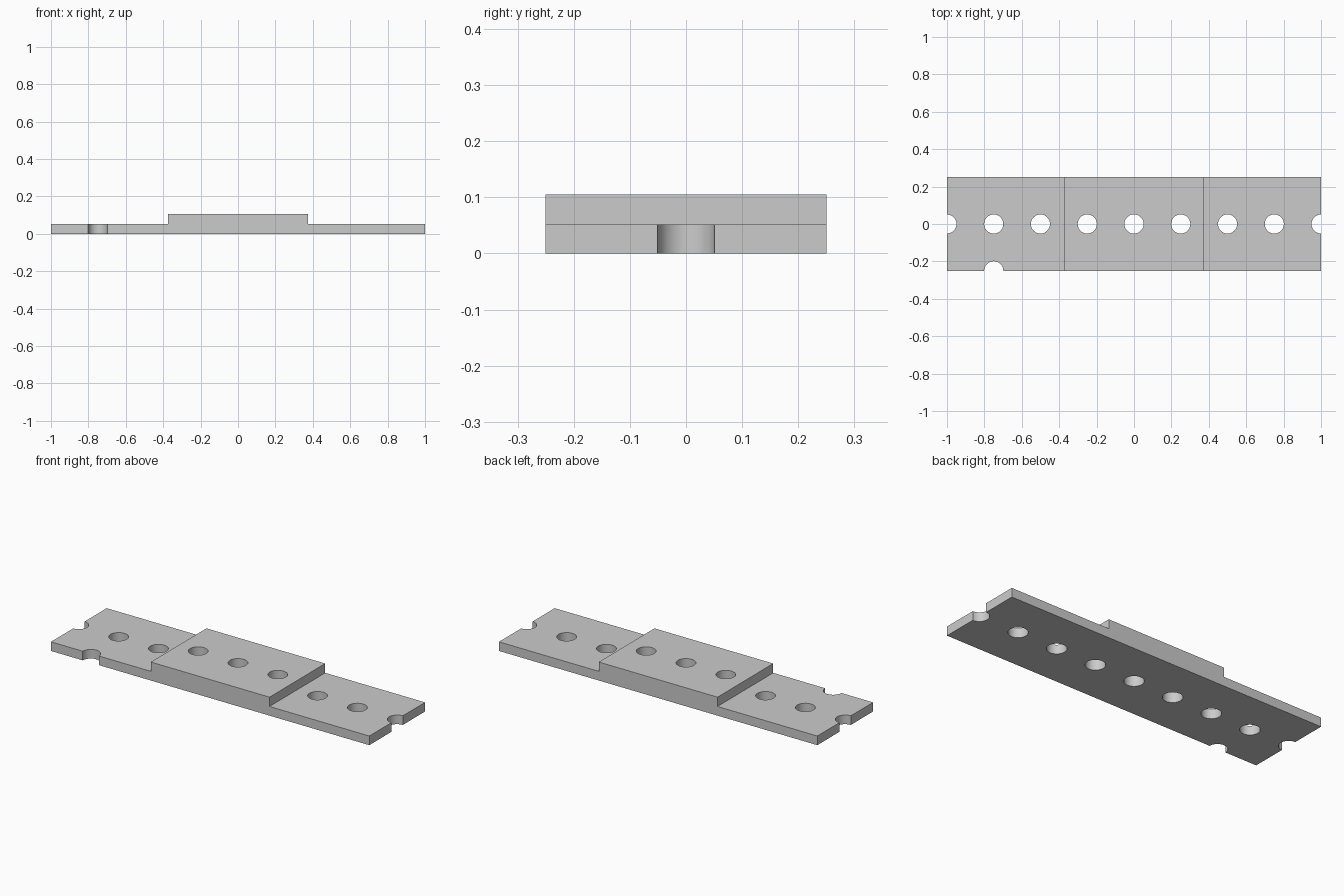
import bpy
import bmesh
import math
from mathutils import Matrix, Vector

cube = bpy.data.objects.get("Cube")
if cube:
    bpy.data.objects.remove(cube, do_unlink=True)

HALF_LENGTH, HALF_WIDTH = 1.0, 0.25
STEP_X, BASE_Z, TOP_Z = 0.373, 0.052, 0.105
HOLE_RADIUS, HOLE_SPACING = 0.051, 0.25

grey = bpy.data.materials.new("plain grey")
grey.use_nodes = True
grey.diffuse_color = (0.6, 0.6, 0.6, 1)
grey.node_tree.nodes["Principled BSDF"].inputs["Base Color"].default_value = grey.diffuse_color


def add_object(name, bm):
    bmesh.ops.recalc_face_normals(bm, faces=bm.faces)
    mesh = bpy.data.meshes.new(name)
    bm.to_mesh(mesh)
    bm.free()
    mesh.materials.append(grey)
    obj = bpy.data.objects.new(name, mesh)
    bpy.context.collection.objects.link(obj)
    return obj


# Plate: stepped side profile extruded across the width
half = [(HALF_LENGTH, 0), (HALF_LENGTH, BASE_Z), (STEP_X, BASE_Z), (STEP_X, TOP_Z)]
profile = half + [(-x, z) for x, z in reversed(half)]
bm = bmesh.new()
face = bm.faces.new([bm.verts.new((x, -HALF_WIDTH, z)) for x, z in profile])
swept = bmesh.ops.extrude_face_region(bm, geom=[face])["geom"]
bmesh.ops.translate(bm, vec=Vector((0, 2 * HALF_WIDTH, 0)),
                    verts=[v for v in swept if isinstance(v, bmesh.types.BMVert)])
plate = add_object("stepped_plate", bm)

# Cutters: a row of holes with half holes at both ends, and one notch in the front edge
centres = [(i * HOLE_SPACING, 0) for i in range(-4, 5)]
centres.append((-3 * HOLE_SPACING, -HALF_WIDTH))
bm = bmesh.new()
for x, y in centres:
    bmesh.ops.create_cone(bm, cap_ends=True, segments=64, radius1=HOLE_RADIUS,
                          radius2=HOLE_RADIUS, depth=0.4,
                          matrix=Matrix.Translation((x, y, TOP_Z / 2)))
cutter = add_object("hole_cutter", bm)
cutter.hide_render = True

# Cut the holes, then drop the helper
cut = plate.modifiers.new("holes", 'BOOLEAN')
cut.operation = 'DIFFERENCE'
cut.solver = 'EXACT'
cut.object = cutter
bpy.ops.object.select_all(action='DESELECT')
plate.select_set(True)
bpy.context.view_layer.objects.active = plate
bpy.ops.object.modifier_apply(modifier=cut.name)
bpy.data.objects.remove(cutter, do_unlink=True)

# Round hole walls, crisp edges
bpy.ops.object.shade_smooth_by_angle(angle=math.radians(30))
